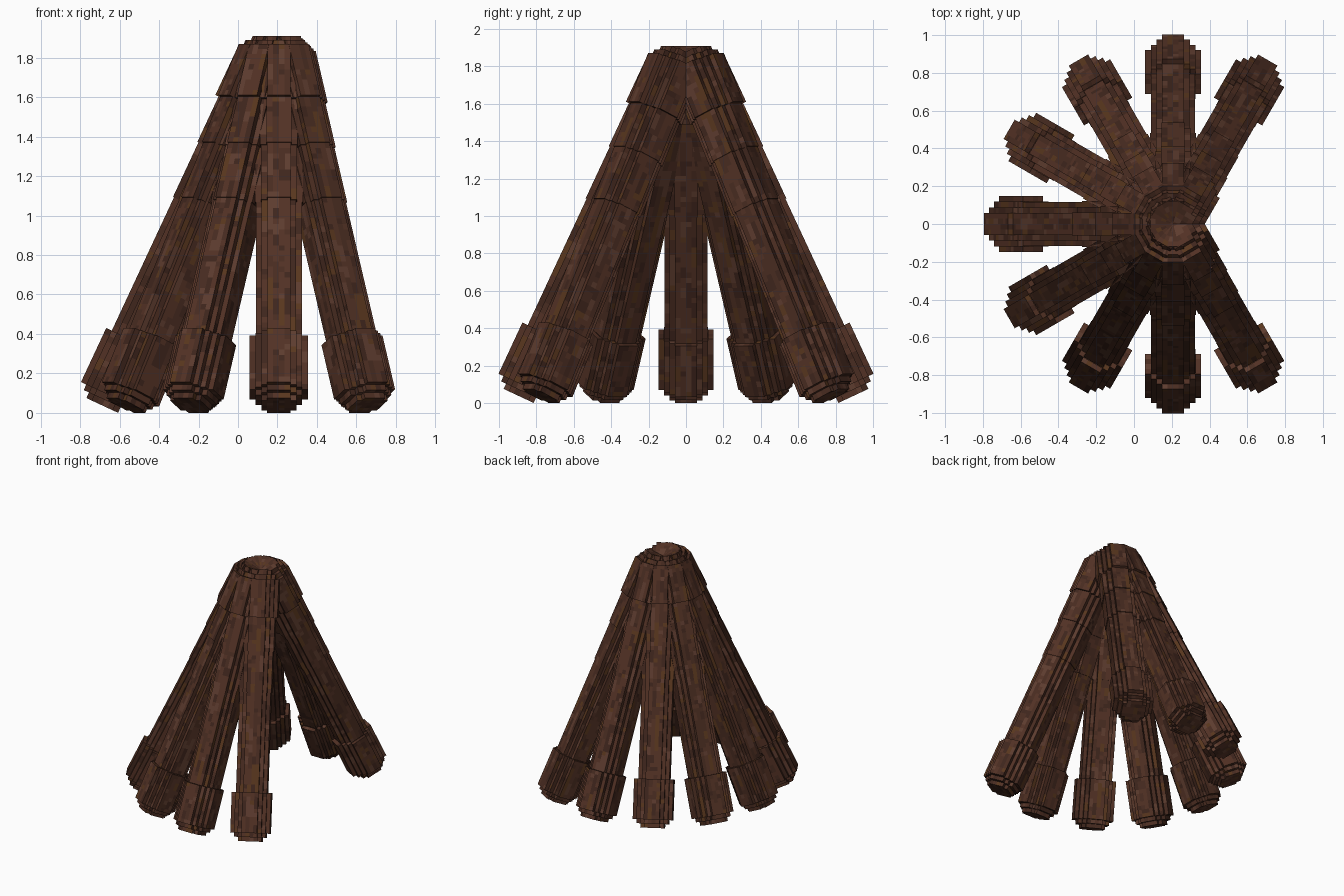
import bpy, math, random
from mathutils import Matrix, Vector

if "Cube" in bpy.data.objects:
    bpy.data.objects.remove(bpy.data.objects["Cube"])

random.seed(4)
V = 0.0295                      # block size
TILT = math.radians(25)
AXIS_X = 0.207                  # centre of the ring of logs
OFFSET = 0.827                  # distance of each log axis from the origin line
TOP, BOTTOM = -1.68, 0.344      # log ends measured down the log

# bark colours
barks = []
for i, c in enumerate([(.085, .031, .018), (.066, .025, .015), (.05, .019, .012),
                       (.11, .045, .028), (.10, .038, .013)]):
    m = bpy.data.materials.new("bark_%d" % i)
    m.diffuse_color = (*c, 1)
    m.use_nodes = True
    m.node_tree.nodes["Principled BSDF"].inputs["Base Color"].default_value = m.diffuse_color
    barks.append(m)


def disc(n):
    """Cells of a blocky circle n blocks across."""
    h = n / 2
    limit = {10: 4.9, 8: 3.9, 6: 2.95}[n]
    return {(i, j) for i in range(-n // 2, n // 2) for j in range(-n // 2, n // 2)
            if math.hypot(i + .5, j + .5) < limit}


DISCS = {n: disc(n) for n in (6, 8, 10)}

# sections of a log from top to foot: end position, blocks across, width scale
SECTIONS = [(-1.645, 6, 1.0), (-1.61, 8, 1.0), (-1.324, 10, 0.985),
            (-1.07, 8, 1.08), (-0.765, 8, 1.03), (-0.02, 8, 0.985),
            (0.282, 10, 1.0), (0.313, 8, 1.0), (BOTTOM, 6, 1.0)]


def make_log(name, angle):
    # split sections into block-high layers
    layers, start = [], TOP
    for end, n, k in SECTIONS:
        count = max(1, round((end - start) / V))
        step = (end - start) / count
        layers += [(start + step * q, start + step * (q + 1), n, k) for q in range(count)]
        start = end
    verts, faces, mats = [], [], []
    shade = {}

    def quad(pts, key, flip):
        # neighbouring blocks sometimes share a colour, giving streaks along the log
        if key not in shade or random.random() < .5:
            shade[key] = random.choices(range(5), (36, 26, 18, 12, 8))[0]
        b = len(verts)
        verts.extend(pts)
        faces.append((b + 3, b + 2, b + 1, b) if flip else (b, b + 1, b + 2, b + 3))
        mats.append(shade[key])

    for q, (s0, s1, n, k) in enumerate(layers):
        cells, w = DISCS[n], V * k
        for i, j in sorted(cells):
            x0, x1, y0, y1 = i * w, (i + 1) * w, j * w, (j + 1) * w
            a, b = -s0, -s1
            # bark sides
            for di, dj, p, r in ((1, 0, (x1, y0), (x1, y1)), (-1, 0, (x0, y1), (x0, y0)),
                                 (0, 1, (x1, y1), (x0, y1)), (0, -1, (x0, y0), (x1, y0))):
                if (i + di, j + dj) not in cells:
                    quad([(*p, b), (*r, b), (*r, a), (*p, a)], (i, j, di, dj), False)
            # block tops and undersides exposed at changes of section
            for d, z in ((-1, a), (1, b)):
                o = q + d
                if 0 <= o < len(layers):
                    if layers[o][2:] == (n, k):
                        continue
                    if layers[o][2] != n and (i, j) in DISCS[layers[o][2]]:
                        continue
                quad([(x0, y0, z), (x1, y0, z), (x1, y1, z), (x0, y1, z)],
                     (i, j, 9, d), d == 1)

    mesh = bpy.data.meshes.new(name)
    mesh.from_pydata(verts, [], faces)
    for m in barks:
        mesh.materials.append(m)
    mesh.polygons.foreach_set("material_index", mats)
    # lean the log outwards, then turn it round the ring
    mesh.transform(Matrix.Translation(Vector((AXIS_X, 0, 0)))
                   @ Matrix.Rotation(angle, 4, 'Z')
                   @ Matrix.Rotation(-TILT, 4, 'Y')
                   @ Matrix.Translation(Vector((OFFSET, 0, 0))))
    obj = bpy.data.objects.new(name, mesh)
    bpy.context.collection.objects.link(obj)


# nine leaning logs with an open gap on the +x side
for i in range(9):
    make_log("leaning_log_%d" % (i + 1), math.radians(60 + 30 * i))
